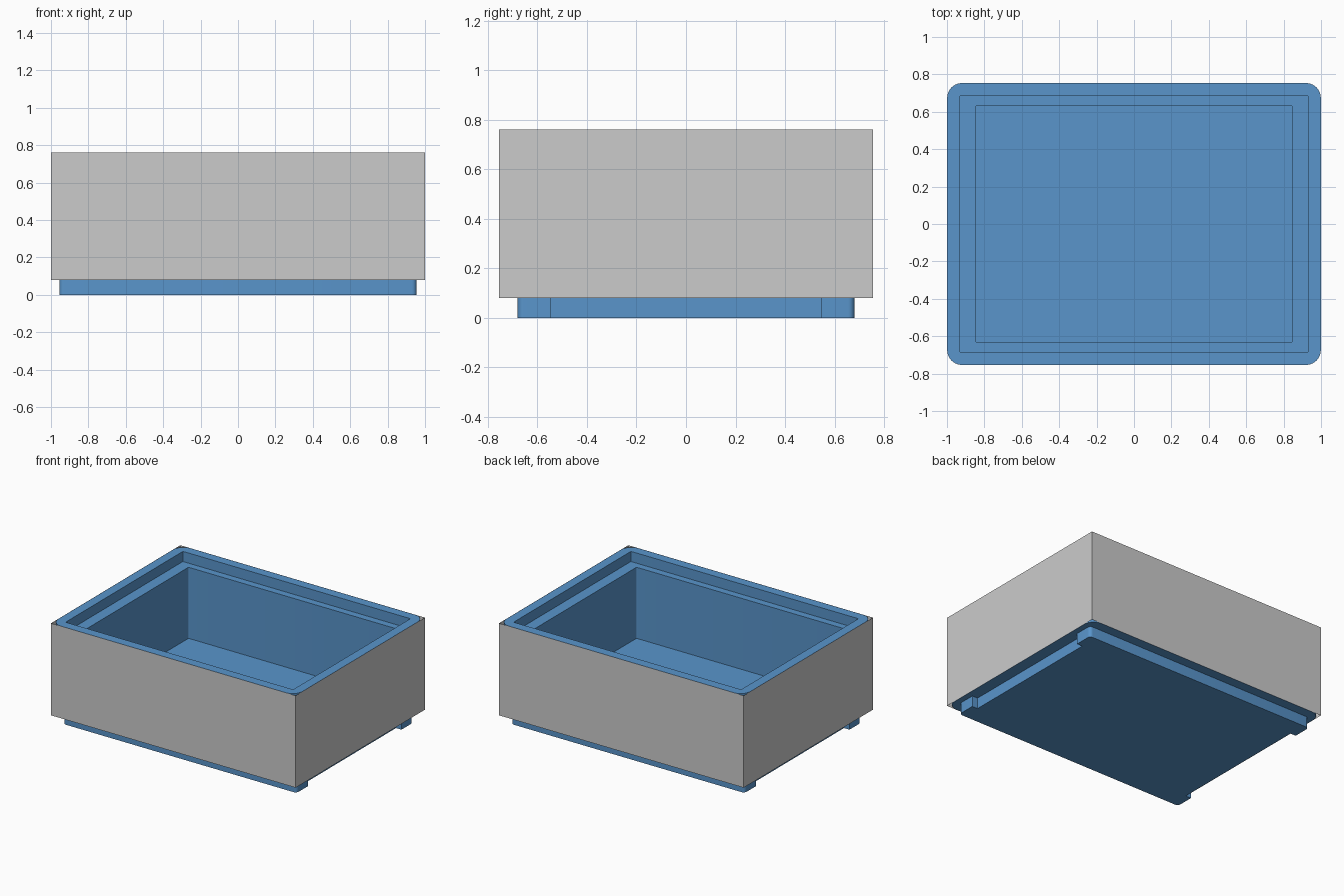
import bpy, bmesh, math

if "Cube" in bpy.data.objects:
    bpy.data.objects.remove(bpy.data.objects["Cube"])

blue = bpy.data.materials.new("blue_plastic")
blue.diffuse_color = (0.10, 0.30, 0.60, 1)
blue.use_nodes = True
blue.node_tree.nodes["Principled BSDF"].inputs["Base Color"].default_value = blue.diffuse_color


def rounded_rect(hx, hy, r, seg=6):
    """Counter-clockwise outline of a rectangle with rounded corners."""
    pts = []
    for k, (sx, sy) in enumerate([(1, 1), (-1, 1), (-1, -1), (1, -1)]):
        for i in range(seg + 1):
            a = math.radians(90 * (k + i / seg))
            pts.append((sx * (hx - r) + r * math.cos(a),
                        sy * (hy - r) + r * math.sin(a)))
    return pts


def skin(name, rings, mat=None):
    """Bridge (outline, z) rings in order and cap both ends."""
    bm = bmesh.new()
    loops = [[bm.verts.new((x, y, z)) for x, y in pts] for pts, z in rings]
    n = len(loops[0])
    for a, b in zip(loops, loops[1:]):
        for i in range(n):
            j = (i + 1) % n
            bm.faces.new((a[i], a[j], b[j], b[i]))
    bm.faces.new(loops[0][::-1])
    bm.faces.new(loops[-1])
    return finish(name, bm, mat)


def finish(name, bm, mat=None):
    me = bpy.data.meshes.new(name)
    bm.to_mesh(me)
    bm.free()
    ob = bpy.data.objects.new(name, me)
    bpy.context.collection.objects.link(ob)
    if mat:
        me.materials.append(mat)
    bpy.context.view_layer.objects.active = ob
    bpy.ops.object.select_all(action='DESELECT')
    ob.select_set(True)
    bpy.ops.object.shade_smooth_by_angle(angle=math.radians(30))
    return ob


# Open tray body: outer wall, rim, stepped ledge and floor
X, Y, Z0, Z1 = 1.0, 0.755, 0.08, 0.76
outer = rounded_rect(X - 0.001, Y - 0.001, 0.08)
rim = rounded_rect(0.93, 0.685, 0.004)
well = rounded_rect(0.847, 0.632, 0.008)
skin("tray_body", [(outer, Z0), (outer, Z1), (rim, Z1),
                   (rim, 0.685), (well, 0.685), (well, 0.16)], blue)

# Stacking base with a shallow recess between the feet on each short side
base = rounded_rect(0.955, 0.68, 0.025)
half = len(base) // 2
notch = [(-0.91, 0.545), (-0.91, -0.545)]
left = [(-0.955, 0.545)] + notch + [(-0.955, -0.545)]
right = [(-x, -y) for x, y in left]
q = half // 2
outline = base[:half] + left + base[half:] + right
skin("stacking_base", [(outline, 0), (outline, Z0)], blue)

# Thin grey panels covering the four sides
corners = [(-X, -Y), (X, -Y), (X, Y), (-X, Y)]
for i, side in enumerate(["front", "right", "back", "left"]):
    (ax, ay), (bx, by) = corners[i], corners[(i + 1) % 4]
    bm = bmesh.new()
    bm.faces.new([bm.verts.new(p) for p in
                  [(ax, ay, Z0), (bx, by, Z0), (bx, by, Z1), (ax, ay, Z1)]])
    finish(side + "_panel", bm)
